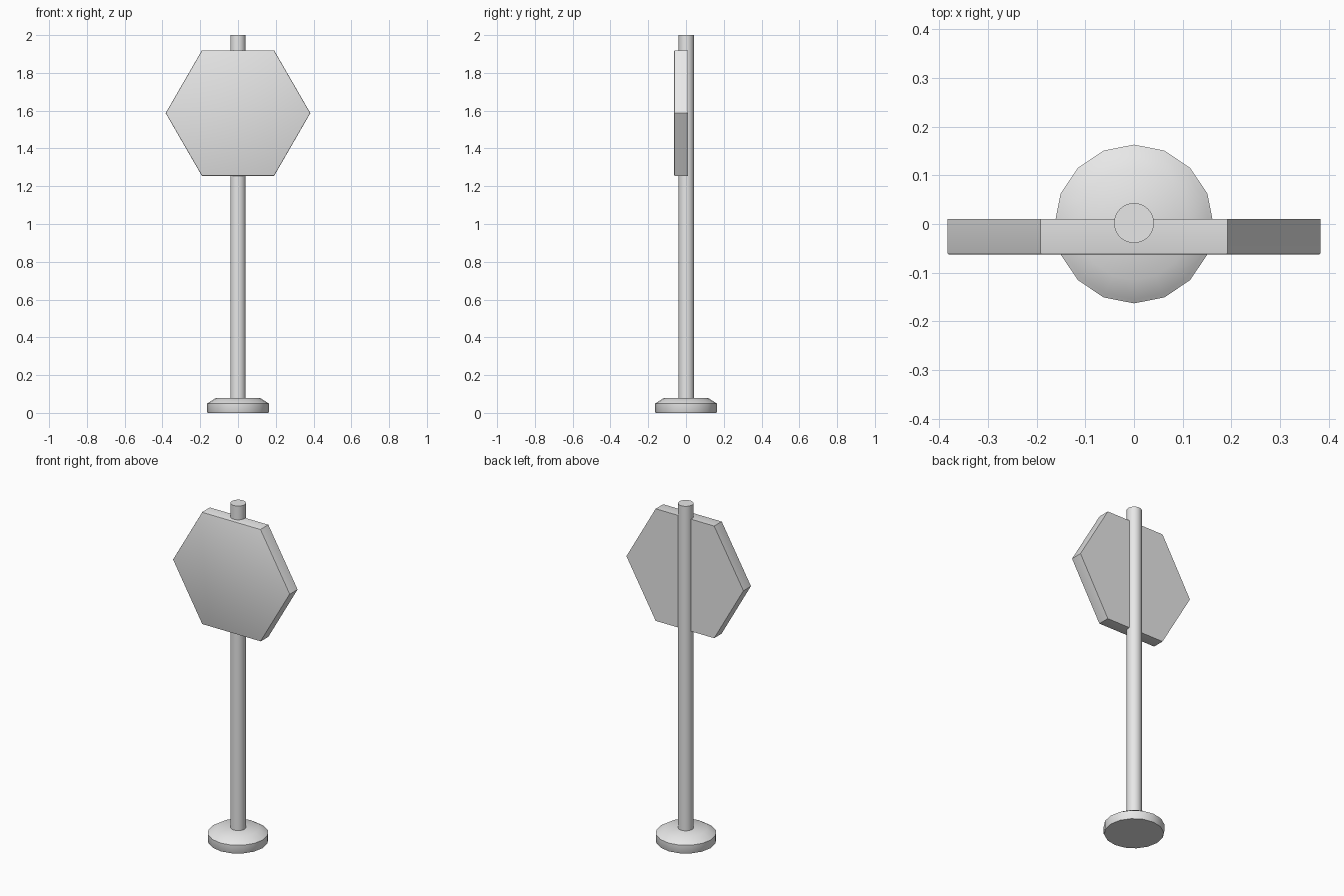
import bpy
import bmesh
import math
from mathutils import Matrix

cube = bpy.data.objects.get("Cube")
if cube:
    bpy.data.objects.remove(cube, do_unlink=True)

grey = bpy.data.materials.new("light grey")
grey.use_nodes = True
grey.diffuse_color = (0.8, 0.8, 0.8, 1)
grey.node_tree.nodes["Principled BSDF"].inputs["Base Color"].default_value = (0.8, 0.8, 0.8, 1)


def finish(name, bm, angle):
    """Turn a bmesh into a named, shaded object."""
    bmesh.ops.recalc_face_normals(bm, faces=bm.faces)
    mesh = bpy.data.meshes.new(name)
    bm.to_mesh(mesh)
    bm.free()
    mesh.materials.append(grey)
    obj = bpy.data.objects.new(name, mesh)
    bpy.context.collection.objects.link(obj)
    bpy.ops.object.select_all(action='DESELECT')
    obj.select_set(True)
    bpy.context.view_layer.objects.active = obj
    bpy.ops.object.shade_smooth_by_angle(angle=math.radians(angle))
    return obj


def lathe(name, profile, sides, angle, y=0):
    """Stack rings of (radius, z) and cap both ends."""
    bm = bmesh.new()
    rings = []
    for radius, z in profile:
        turns = [math.tau * i / sides for i in range(sides)]
        rings.append([bm.verts.new((radius * math.sin(a), y + radius * math.cos(a), z))
                      for a in turns])
    for low, high in zip(rings, rings[1:]):
        for i in range(sides):
            j = (i + 1) % sides
            bm.faces.new((low[i], low[j], high[j], high[i]))
    bm.faces.new(rings[0])
    bm.faces.new(rings[-1])
    return finish(name, bm, angle)


# Weighted foot with a sloping shoulder
lathe("base", [(0.16, 0), (0.163, 0.006), (0.163, 0.05), (0.155, 0.055), (0.115, 0.08)], 16, 40)

# Round post
lathe("pole", [(0.041, 0.04), (0.041, 2)], 32, 30, y=0.002)

# Hexagonal panel, with only its front rim softened
bm = bmesh.new()
bmesh.ops.create_cone(bm, cap_ends=True, segments=6, radius1=0.383, radius2=0.383, depth=0.073,
                      matrix=Matrix.Translation((0, -0.0265, 1.587))
                      @ Matrix.Rotation(math.pi / 2, 4, 'X') @ Matrix.Rotation(math.pi / 2, 4, 'Z'))
# Turn the hexagon so that two corners point sideways
if max(v.co.x for v in bm.verts) < 0.38:
    bmesh.ops.rotate(bm, cent=(0, 0, 1.587), verts=bm.verts,
                     matrix=Matrix.Rotation(math.pi / 6, 3, 'Y'))
rim = [e for e in bm.edges if all(v.co.y < -0.06 for v in e.verts)]
bmesh.ops.bevel(bm, geom=rim, offset=0.004, segments=2, profile=0.5, affect='EDGES')
finish("sign_panel", bm, 30)
